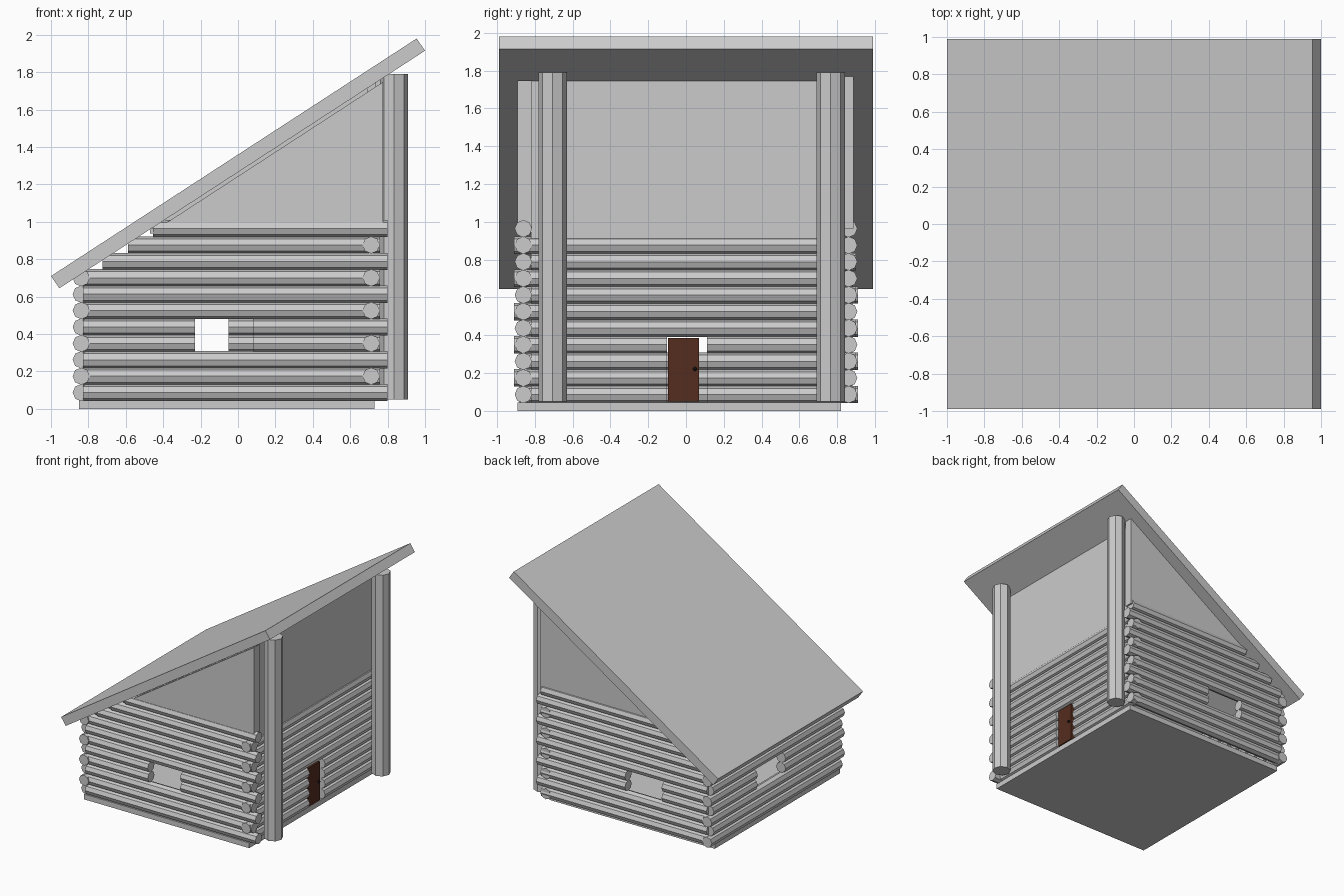
import bpy, bmesh, math
from mathutils import Matrix, Vector

if "Cube" in bpy.data.objects:
    bpy.data.objects.remove(bpy.data.objects["Cube"])


def finish(bm, name, mat=None):
    bmesh.ops.recalc_face_normals(bm, faces=bm.faces)
    me = bpy.data.meshes.new(name)
    bm.to_mesh(me)
    bm.free()
    ob = bpy.data.objects.new(name, me)
    bpy.context.collection.objects.link(ob)
    if mat:
        me.materials.append(mat)
    return ob


def box(name, lo, hi, mat=None):
    bm = bmesh.new()
    size = [b - a for a, b in zip(lo, hi)]
    mid = [(a + b) / 2 for a, b in zip(lo, hi)]
    bmesh.ops.create_cube(bm, size=1, matrix=Matrix.Translation(mid) @ Matrix.Diagonal((*size, 1)))
    return finish(bm, name, mat)


def slab(name, pts, y0, y1):
    """Extrude an xz outline along y."""
    bm = bmesh.new()
    face = bm.faces.new([bm.verts.new((x, y0, z)) for x, z in pts])
    ext = bmesh.ops.extrude_face_region(bm, geom=[face])
    bmesh.ops.translate(bm, vec=(0, y1 - y0, 0),
                        verts=[v for v in ext["geom"] if isinstance(v, bmesh.types.BMVert)])
    return finish(bm, name)


def rod(bm, a, b, r, sides=8):
    a, b = Vector(a), Vector(b)
    d = b - a
    m = Matrix.Translation((a + b) / 2) @ d.to_track_quat('Z', 'Y').to_matrix().to_4x4()
    bmesh.ops.create_cone(bm, cap_ends=True, segments=sides, radius1=r, radius2=r,
                          depth=d.length, matrix=m)


def material(name, col):
    m = bpy.data.materials.new(name)
    m.diffuse_color = (*col, 1)
    m.use_nodes = True
    m.node_tree.nodes["Principled BSDF"].inputs["Base Color"].default_value = m.diffuse_color
    return m


R = 0.046


def level(i):
    return 0.087 + 0.0877 * i


def under(x):
    """Height of the roof underside."""
    return 0.645 + 0.65 * (x + 0.955)


def log_wall(name, axis, offset, count, even, odd, opening, rows):
    """Stack of logs, alternating in length, split around an opening."""
    bm = bmesh.new()
    for i in range(count):
        a, b = odd if i % 2 else even
        z = level(i)
        if axis == 'x':  # trim to the sloping roof
            a = max(a, (z - 0.645) / 0.65 - 0.955 + 0.01)
        spans = [(a, opening[0]), (opening[1], b)] if i in rows else [(a, b)]
        for s, e in spans:
            if axis == 'x':
                rod(bm, (s, offset, z), (e, offset, z), R)
            else:
                rod(bm, (offset, s, z), (offset, e, z), R)
    return finish(bm, name)


# Floor and sloping roof
box("floor", (-0.85, -0.89, 0), (0.73, 0.82, 0.045))
slab("roof", [(-0.955, 0.645), (1, 1.915), (0.955, 1.98), (-1, 0.71)], -0.99, 0.99)

# Log walls with window and door openings
log_wall("front_wall", 'x', -0.86, 11, (-0.83, 0.80), (-0.83, 0.76), (-0.23, 0.08), (3, 4))
log_wall("back_wall", 'x', 0.86, 11, (-0.83, 0.76), (-0.83, 0.80), (-0.40, -0.05), (3, 4))
log_wall("left_wall", 'y', -0.838, 8, (-0.88, 0.91), (-0.91, 0.88), (-0.10, 0.28), (3, 4))
log_wall("right_wall", 'y', 0.712, 10, (-0.82, 0.90), (-0.91, 0.82), (-0.10, 0.11), range(4))

# Gable panels and the upper wall above the door
for name, y0, y1, drop in (("front_gable", -0.89, -0.815, 0.022), ("back_gable", 0.815, 0.885, 0)):
    slab(name, [(-0.47, 0.965), (0.775, 0.965), (0.775, under(0.775) - drop),
                (-0.47, under(-0.47) - drop)], y0, y1)
slab("upper_wall", [(0.69, 0.88), (0.737, 0.88), (0.737, under(0.737)), (0.69, under(0.69))], -0.82, 0.82)

# Porch posts
for name, y in (("front_post", -0.705), ("back_post", 0.765)):
    bm = bmesh.new()
    rod(bm, (0.834, y, 0.05), (0.834, y, 1.79), 0.075)
    finish(bm, name)

# Door and knob
box("door", (0.70, -0.095, 0.05), (0.735, 0.07, 0.385), material("brown", (0.09, 0.025, 0.013)))
bm = bmesh.new()
bmesh.ops.create_uvsphere(bm, u_segments=8, v_segments=6, radius=0.011,
                          matrix=Matrix.Translation((0.742, 0.047, 0.222)))
finish(bm, "door_knob", material("black", (0.01, 0.01, 0.01)))
